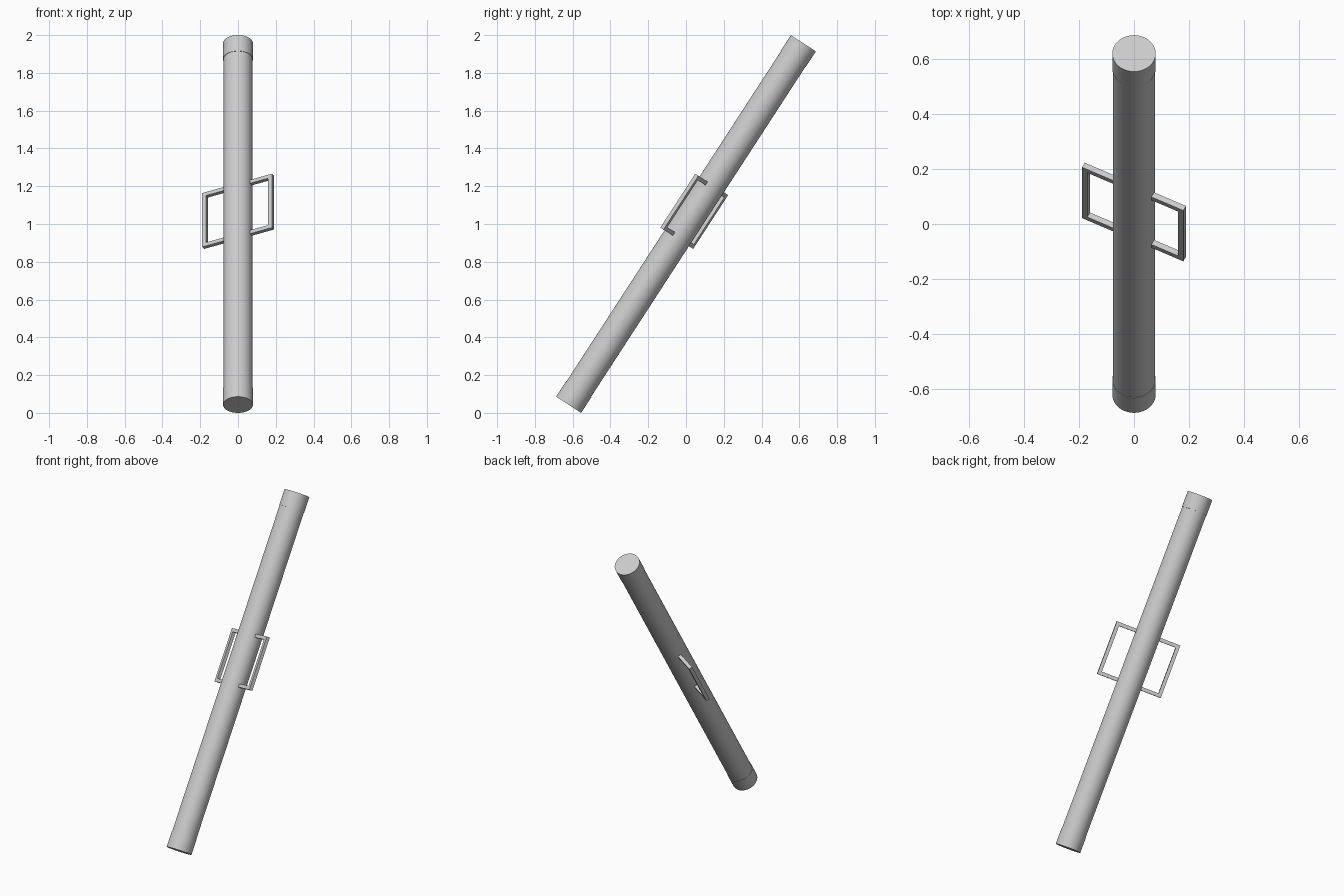
import bpy
import bmesh
import math
from mathutils import Matrix, Vector

if "Cube" in bpy.data.objects:
    bpy.data.objects.remove(bpy.data.objects["Cube"], do_unlink=True)

LENGTH = 2.282
TUBE_R, CAP_R, CAP_LEN = 0.077, 0.079, 0.10
BAR = 0.022
HANDLE_REACH, HANDLE_HALF, HANDLE_Z = 0.207, 0.17, 0.08
HANDLE_TURN = math.radians(-27)

# Everything is built upright, then leaned back about the middle
LEAN = Matrix.Translation((0, 0, 1)) @ Matrix.Rotation(math.radians(-33), 4, "X")

grey = bpy.data.materials.new("plain grey")
grey.use_nodes = True
colour = (0.6, 0.6, 0.6, 1)
grey.diffuse_color = colour
grey.node_tree.nodes["Principled BSDF"].inputs["Base Color"].default_value = colour


def finish(name, bm, matrix):
    bmesh.ops.recalc_face_normals(bm, faces=bm.faces)
    bm.transform(matrix)
    mesh = bpy.data.meshes.new(name)
    bm.to_mesh(mesh)
    bm.free()
    mesh.materials.append(grey)
    obj = bpy.data.objects.new(name, mesh)
    bpy.context.collection.objects.link(obj)
    bpy.ops.object.select_all(action="DESELECT")
    obj.select_set(True)
    bpy.context.view_layer.objects.active = obj
    bpy.ops.object.shade_smooth_by_angle(angle=math.radians(30))
    return obj


def cylinder(name, radius, length, z):
    bm = bmesh.new()
    bmesh.ops.create_cone(bm, cap_ends=True, segments=64, radius1=radius,
                          radius2=radius, depth=length)
    return finish(name, bm, LEAN @ Matrix.Translation((0, 0, z)))


def handle(name, turn):
    # U-shaped outline in the x-z plane, thickened to a square bar
    inner, reach, half = 0.065, HANDLE_REACH, HANDLE_HALF
    outline = [(inner, -half), (reach, -half), (reach, half), (inner, half),
               (inner, half - BAR), (reach - BAR, half - BAR),
               (reach - BAR, BAR - half), (inner, BAR - half)]
    bm = bmesh.new()
    face = bm.faces.new([bm.verts.new((x, -BAR / 2, z)) for x, z in outline])
    grown = bmesh.ops.extrude_face_region(bm, geom=[face], use_keep_orig=True)
    moved = [v for v in grown["geom"] if isinstance(v, bmesh.types.BMVert)]
    bmesh.ops.translate(bm, verts=moved, vec=Vector((0, BAR, 0)))
    place = Matrix.Translation((0, 0, HANDLE_Z)) @ Matrix.Rotation(turn, 4, "Z")
    return finish(name, bm, LEAN @ place)


# Tube with a slightly wider collar at each end
cylinder("tube", TUBE_R, LENGTH - 0.02, 0)
for name, side in (("top_cap", 1), ("bottom_cap", -1)):
    cylinder(name, CAP_R, CAP_LEN, side * (LENGTH - CAP_LEN) / 2)

# Two opposite carrying handles
handle("left_handle", HANDLE_TURN)
handle("right_handle", HANDLE_TURN + math.pi)
